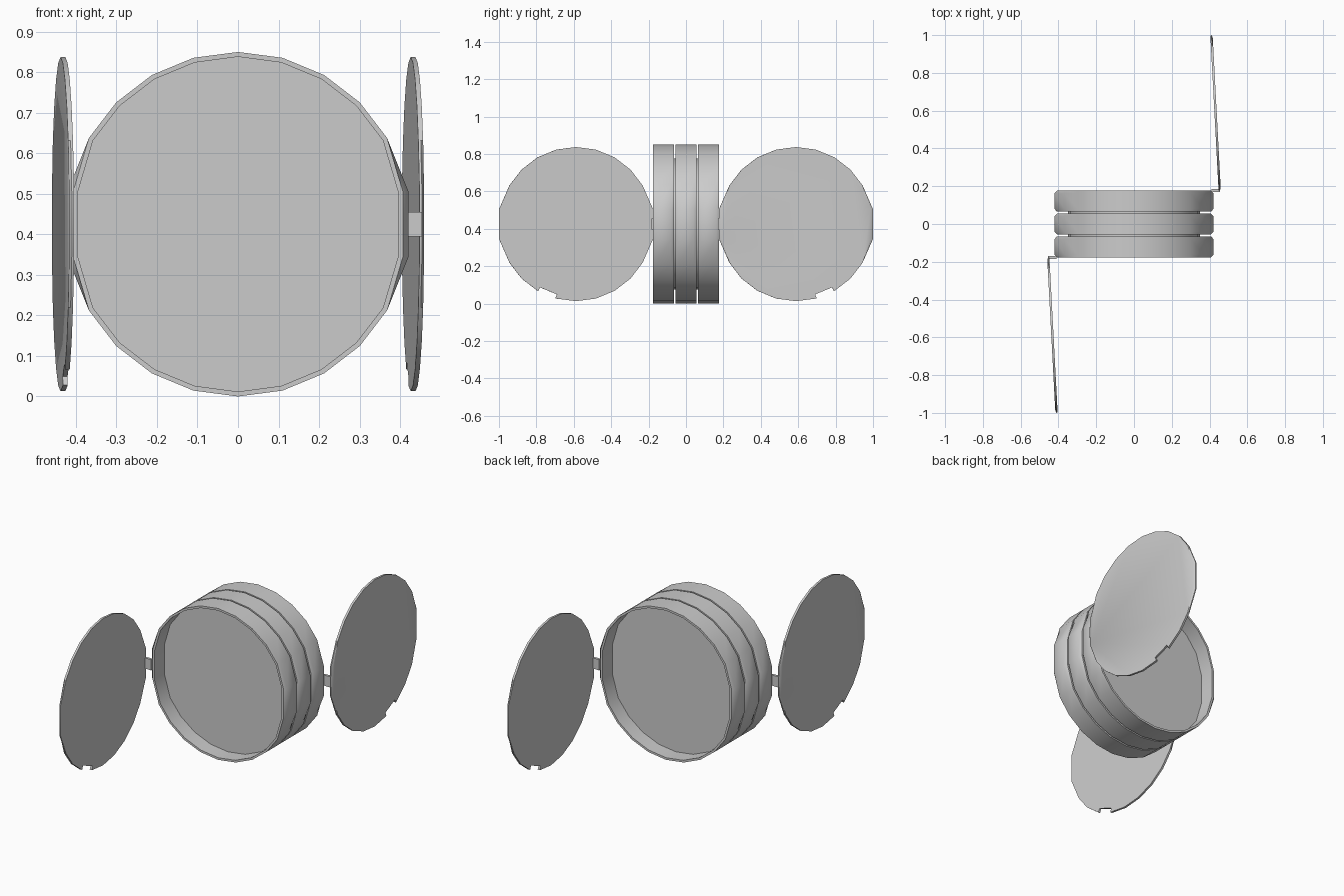
import bpy, bmesh
from math import sin, cos, pi, radians
from mathutils import Vector

if "Cube" in bpy.data.objects:
    bpy.data.objects.remove(bpy.data.objects["Cube"])

grey = bpy.data.materials.new("light_grey")
grey.use_nodes = True
grey.diffuse_color = (0.6, 0.6, 0.6, 1)
grey.node_tree.nodes["Principled BSDF"].inputs["Base Color"].default_value = (0.6, 0.6, 0.6, 1)

SIDES = 24
MID_Z = 0.425


def outline(radius, flat, half=0.08):
    """Round outline whose two sides end in a short upright flat."""
    points = []
    for k in range(SIDES):
        a = 2 * pi * k / SIDES
        if k % 12 == 0:
            continue
        if k % 12 in (1, 11):
            points.append(Vector((flat if cos(a) > 0 else -flat, half if sin(a) > 0 else -half)))
        else:
            points.append(Vector((radius * cos(a), radius * sin(a))))
    return points


def notched(points, depth=0.022):
    """Cut the catch notch into one lower edge of a lid outline."""
    i = 14
    a, b = points[i], points[i + 1]
    inward = -((a + b) / 2).normalized() * depth
    p, q = a.lerp(b, 0.04), a.lerp(b, 0.96)
    return points[:i + 1] + [p, p + inward, q + inward, q] + points[i + 1:]


def loft(name, sections):
    """Bridge equal-length loops in order and cap both ends."""
    bm = bmesh.new()
    loops = [[bm.verts.new(p) for p in s] for s in sections]
    n = len(loops[0])
    for a, b in zip(loops, loops[1:]):
        for i in range(n):
            j = (i + 1) % n
            bm.faces.new((a[i], a[j], b[j], b[i]))
    bm.faces.new(loops[0])
    bm.faces.new(loops[-1])
    return finish(name, bm)


def finish(name, bm):
    bmesh.ops.recalc_face_normals(bm, faces=bm.faces)
    mesh = bpy.data.meshes.new(name)
    bm.to_mesh(mesh)
    bm.free()
    mesh.materials.append(grey)
    obj = bpy.data.objects.new(name, mesh)
    bpy.context.collection.objects.link(obj)
    obj.location.z = MID_Z
    bpy.ops.object.select_all(action='DESELECT')
    obj.select_set(True)
    bpy.context.view_layer.objects.active = obj
    bpy.ops.object.shade_smooth_by_angle(angle=radians(30))
    return obj


def turned_copy(obj, name):
    """Same part on the opposite end, turned half round."""
    twin = obj.copy()
    twin.name = name
    twin.location = (-obj.location.x, -obj.location.y, obj.location.z)
    twin.rotation_euler.z += pi
    bpy.context.collection.objects.link(twin)


def drum(name, profile):
    return loft(name, [[(p.x, y, p.y) for p in outline(r, flat)] for y, r, flat in profile])


# Drum rings: open dished ends and a solid middle
R, FLAT, EDGE = 0.425, 0.421, 0.407
end = drum("front_ring", [(-0.09, 0.413, 0.395), (-0.177, 0.413, 0.395), (-0.177, R, EDGE),
                          (-0.162, R, FLAT), (-0.08, R, FLAT), (-0.065, R, EDGE)])
turned_copy(end, "back_ring")
drum("middle_ring", [(-0.056, R, EDGE), (-0.041, R, FLAT), (0.041, R, FLAT), (0.056, R, EDGE)])

# Core seen in the grooves between the rings
bm = bmesh.new()
bmesh.ops.create_cone(bm, cap_ends=True, segments=SIDES, radius1=0.35, radius2=0.35, depth=0.136)
for v in bm.verts:
    v.co = (v.co.x, v.co.z, v.co.y)
finish("core", bm)

# Lids, swung open
lid = loft("front_lid", [[(x, p.x, p.y) for p in notched(outline(0.412, flat))]
                         for x, flat in ((-0.006, 0.399), (0, 0.412), (0.006, 0.412))])
lid.location = (-0.432, -0.588, MID_Z)
lid.rotation_euler.z = 0.053
turned_copy(lid, "back_lid")

# Hinge tabs between ring and lid
bm = bmesh.new()
bmesh.ops.create_cube(bm, size=1)
bmesh.ops.scale(bm, vec=(0.044, 0.014, 0.06), verts=bm.verts)
hinge = finish("front_hinge", bm)
hinge.location = (-0.432, -0.177, MID_Z)
turned_copy(hinge, "back_hinge")
